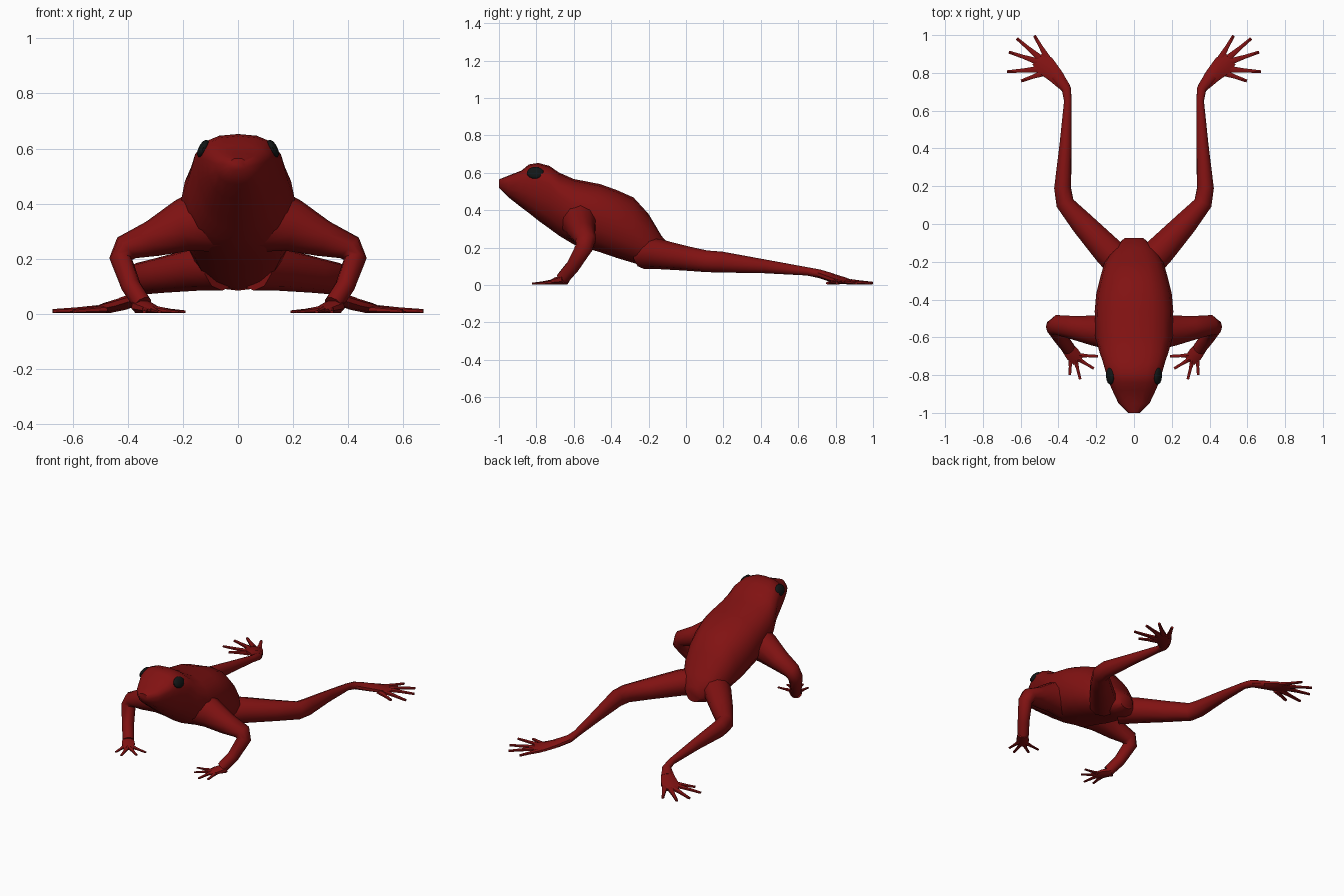
import bpy, bmesh, math
from mathutils import Vector

if "Cube" in bpy.data.objects:
    bpy.data.objects.remove(bpy.data.objects["Cube"])


def material(name, rgb):
    m = bpy.data.materials.new(name)
    m.diffuse_color = (*rgb, 1)
    m.use_nodes = True
    m.node_tree.nodes["Principled BSDF"].inputs["Base Color"].default_value = m.diffuse_color
    return m


SKIN = material("red_skin", (0.22, 0.006, 0.006))
DARK = material("eye_black", (0.006, 0.008, 0.008))


def skin_rings(bm, rings):
    """Bridge successive vertex rings and cap both ends."""
    vs = [[bm.verts.new(p) for p in r] for r in rings]
    n = len(vs[0])
    for a, b in zip(vs, vs[1:]):
        for i in range(n):
            bm.faces.new((a[i], a[(i + 1) % n], b[(i + 1) % n], b[i]))
    bm.faces.new(vs[0])
    bm.faces.new(vs[-1])


def tube(bm, path, sides=8):
    """Elliptic tube; stations are (x, y, z, side radius, upright radius)."""
    pts = [Vector(p[:3]) for p in path]
    rings, side = [], None
    for i, p in enumerate(path):
        t = Vector((0, 0, 0))
        if i:
            t += (pts[i] - pts[i - 1]).normalized()
        if i < len(path) - 1:
            t += (pts[i + 1] - pts[i]).normalized()
        t.normalize()
        side = t.cross(Vector((0, 0, 1))) if side is None else side - t * side.dot(t)
        side.normalize()
        up = side.cross(t)
        ring = []
        for k in range(sides):
            a = 2 * math.pi * (k + 0.5) / sides
            v = pts[i] + side * math.cos(a) * p[3] + up * math.sin(a) * p[4]
            v.z = max(v.z, 0.003)
            ring.append(v)
        rings.append(ring)
    skin_rings(bm, rings)


def finish(name, bm, mat, mirror=True, angle=50):
    bmesh.ops.recalc_face_normals(bm, faces=bm.faces)
    me = bpy.data.meshes.new(name)
    bm.to_mesh(me)
    bm.free()
    ob = bpy.data.objects.new(name, me)
    bpy.context.collection.objects.link(ob)
    me.materials.append(mat)
    if mirror:
        ob.modifiers.new("mirror", 'MIRROR')
    bpy.ops.object.select_all(action='DESELECT')
    ob.select_set(True)
    bpy.context.view_layer.objects.active = ob
    bpy.ops.object.shade_smooth_by_angle(angle=math.radians(angle))
    return ob


# Body and head: (y, half width, bottom, widest height, top)
body = [(-1.0, .03, .52, .54, .565), (-.95, .082, .47, .545, .585),
        (-.88, .115, .415, .56, .612), (-.84, .132, .385, .565, .645),
        (-.79, .148, .345, .56, .653), (-.73, .165, .302, .54, .637),
        (-.68, .182, .265, .48, .602), (-.60, .205, .217, .42, .567),
        (-.46, .208, .176, .38, .54), (-.37, .2, .145, .33, .508),
        (-.28, .178, .118, .28, .468), (-.20, .155, .096, .22, .38),
        (-.13, .115, .085, .175, .262), (-.075, .05, .1, .15, .2)]
bm = bmesh.new()
rings = []
for y, w, lo, mid, hi in body:
    ring = []
    for k in range(16):
        c, s = math.cos(k * math.pi / 8), math.sin(k * math.pi / 8)
        x = math.copysign(abs(c) ** .8, c) * w
        z = mid + math.copysign(abs(s) ** .9, s) * ((hi - mid) if s > 0 else (mid - lo))
        ring.append(Vector((x, y, z)))
    rings.append(ring)
skin_rings(bm, rings)
finish("body", bm, SKIN, mirror=False)

# Front legs
bm = bmesh.new()
tube(bm, [(.08, -.57, .35, .11, .13), (.2, -.565, .32, .085, .095),
          (.31, -.55, .273, .066, .066), (.405, -.535, .24, .055, .05),
          (.425, -.545, .2, .048, .042), (.388, -.605, .1, .038, .036),
          (.345, -.66, .035, .036, .034)], 10)
finish("front_legs", bm, SKIN)

# Hands
bm = bmesh.new()
tube(bm, [(.36, -.645, .03, .035, .028), (.325, -.69, .022, .042, .02),
          (.295, -.725, .012, .035, .01)])
for bx, by, tx, ty in [(.335, -.71, .34, -.8), (.31, -.72, .285, -.822),
                       (.295, -.715, .213, -.765), (.3, -.695, .19, -.7)]:
    tube(bm, [(bx, by, .016, .015, .013), ((bx + tx) / 2, (by + ty) / 2, .011, .009, .008),
              (tx, ty, .008, .008, .005)], 6)
finish("hands", bm, SKIN)

# Hind legs
bm = bmesh.new()
tube(bm, [(.06, -.22, .17, .09, .085), (.14, -.14, .165, .083, .08),
          (.27, 0, .143, .066, .066), (.365, .11, .127, .05, .058),
          (.378, .19, .123, .046, .056), (.362, .42, .1, .033, .037),
          (.35, .65, .073, .021, .022), (.358, .715, .06, .026, .023),
          (.41, .785, .04, .038, .022)], 10)
finish("hind_legs", bm, SKIN)

# Feet
bm = bmesh.new()
tube(bm, [(.36, .72, .058, .028, .022), (.42, .79, .036, .045, .022),
          (.47, .84, .023, .058, .018), (.51, .875, .015, .045, .011)])
for bx, by, tx, ty in [(.46, .88, .527, .997), (.5, .88, .62, .982), (.51, .86, .662, .91),
                       (.5, .82, .672, .806), (.48, .80, .597, .757)]:
    tube(bm, [(bx, by, .018, .02, .014), ((bx + tx) / 2, (by + ty) / 2, .014, .012, .01),
              (tx, ty, .01, .009, .008)], 6)
finish("feet", bm, SKIN)

# Eyes
bm = bmesh.new()
bmesh.ops.create_uvsphere(bm, u_segments=14, v_segments=8, radius=1)
for v in bm.verts:
    x, y, z = v.co
    v.co = (.127 + .018 * x - .012 * z, -.805 + .046 * y + .006 * x, .6 + .032 * z)
finish("eyes", bm, DARK)
